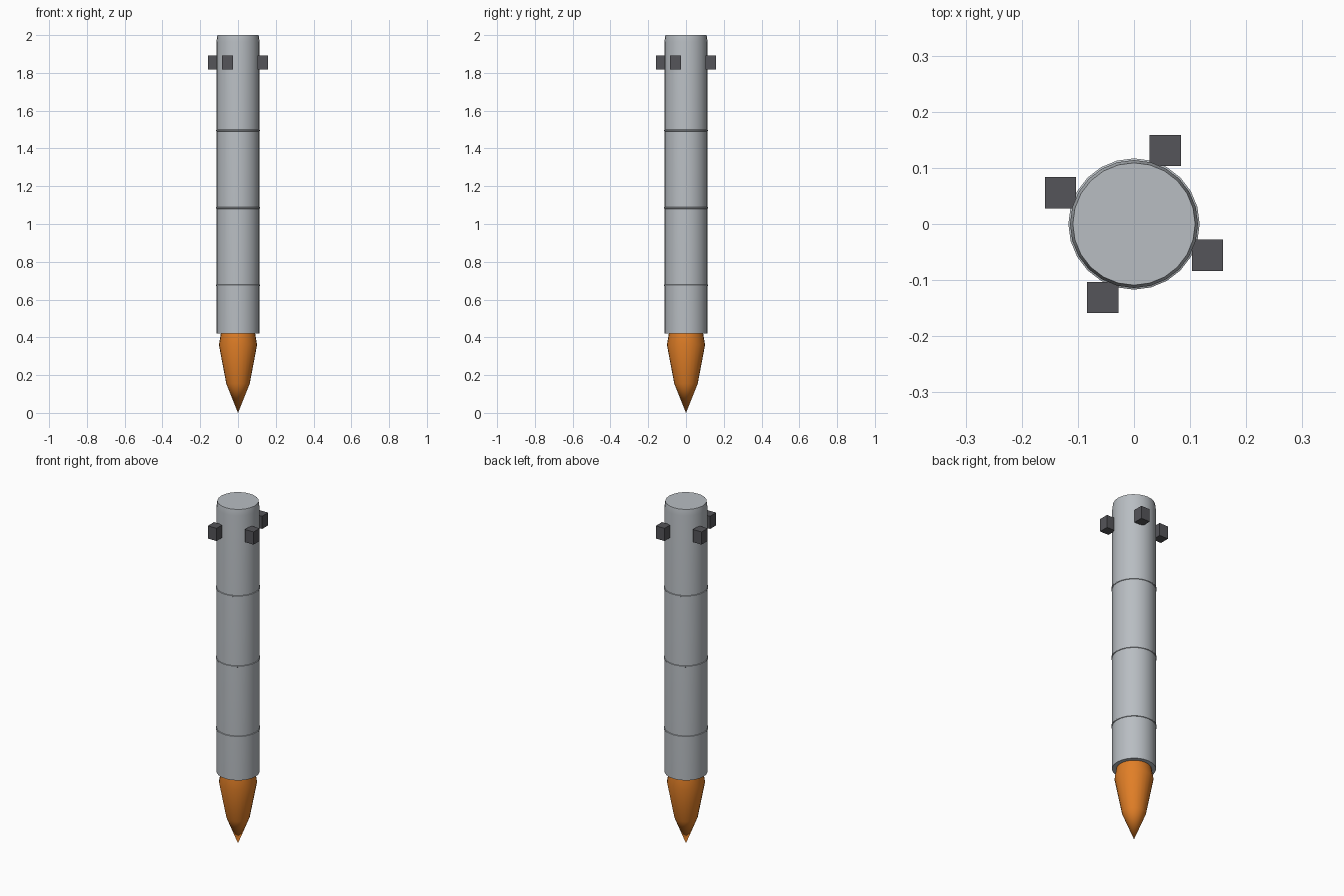
import bpy
import bmesh
from math import pi, cos, sin, radians

SIDES = 24
cube = bpy.data.objects.get("Cube")
if cube:
    bpy.data.objects.remove(cube, do_unlink=True)


def material(name, rgb):
    mat = bpy.data.materials.new(name)
    mat.use_nodes = True
    color = (*rgb, 1)
    mat.diffuse_color = color
    mat.node_tree.nodes["Principled BSDF"].inputs["Base Color"].default_value = color
    return mat


grey = material("light grey metal", (0.48, 0.51, 0.54))
orange = material("flame orange", (0.75, 0.21, 0.02))
dark = material("dark grey", (0.09, 0.09, 0.1))


def add_object(name, bm, mat, smooth_angle=None):
    bmesh.ops.recalc_face_normals(bm, faces=bm.faces)
    mesh = bpy.data.meshes.new(name)
    bm.to_mesh(mesh)
    bm.free()
    mesh.materials.append(mat)
    obj = bpy.data.objects.new(name, mesh)
    bpy.context.collection.objects.link(obj)
    if smooth_angle:
        bpy.ops.object.select_all(action="DESELECT")
        obj.select_set(True)
        bpy.context.view_layer.objects.active = obj
        bpy.ops.object.shade_smooth_by_angle(angle=radians(smooth_angle))
    return obj


def lathe(name, profile, mat, smooth_angle=30):
    """Revolve (radius, height) points around the z axis."""
    bm = bmesh.new()
    verts = [bm.verts.new((r, 0, z)) for r, z in profile]
    edges = [bm.edges.new(pair) for pair in zip(verts, verts[1:])]
    bmesh.ops.spin(bm, geom=verts + edges, axis=(0, 0, 1), cent=(0, 0, 0),
                   angle=2 * pi, steps=SIDES)
    bmesh.ops.remove_doubles(bm, verts=bm.verts, dist=0.0001)
    return add_object(name, bm, mat, smooth_angle)


# Main tube with a slightly tapered top rim
lathe("body", [(0, 0.42), (0.114, 0.42), (0.114, 1.965), (0.11, 1.995),
               (0.109, 2), (0, 2)], grey)

# Thin seam bands around the tube
for i in range(3):
    z = 0.675 + 0.41 * i
    lathe(f"seam_band_{i + 1}", [(0.113, z - 0.005), (0.117, z - 0.003),
                                 (0.117, z + 0.003), (0.113, z + 0.005)], grey)

# Exhaust flame below the tube
lathe("flame", [(0, 0.43), (0.09, 0.43), (0.091, 0.42), (0.101, 0.36),
                (0.062, 0.155), (0, 0)], orange)

# Four blocks set around the upper tube
for i in range(4):
    a = i * pi / 2
    x, y = 0.0555, 0.131
    bm = bmesh.new()
    bmesh.ops.create_cube(bm, size=1)
    bmesh.ops.scale(bm, vec=(0.056, 0.056, 0.074), verts=bm.verts)
    bmesh.ops.translate(bm, verts=bm.verts, vec=(
        x * cos(a) - y * sin(a), x * sin(a) + y * cos(a), 1.855))
    add_object(f"side_block_{i + 1}", bm, dark)
